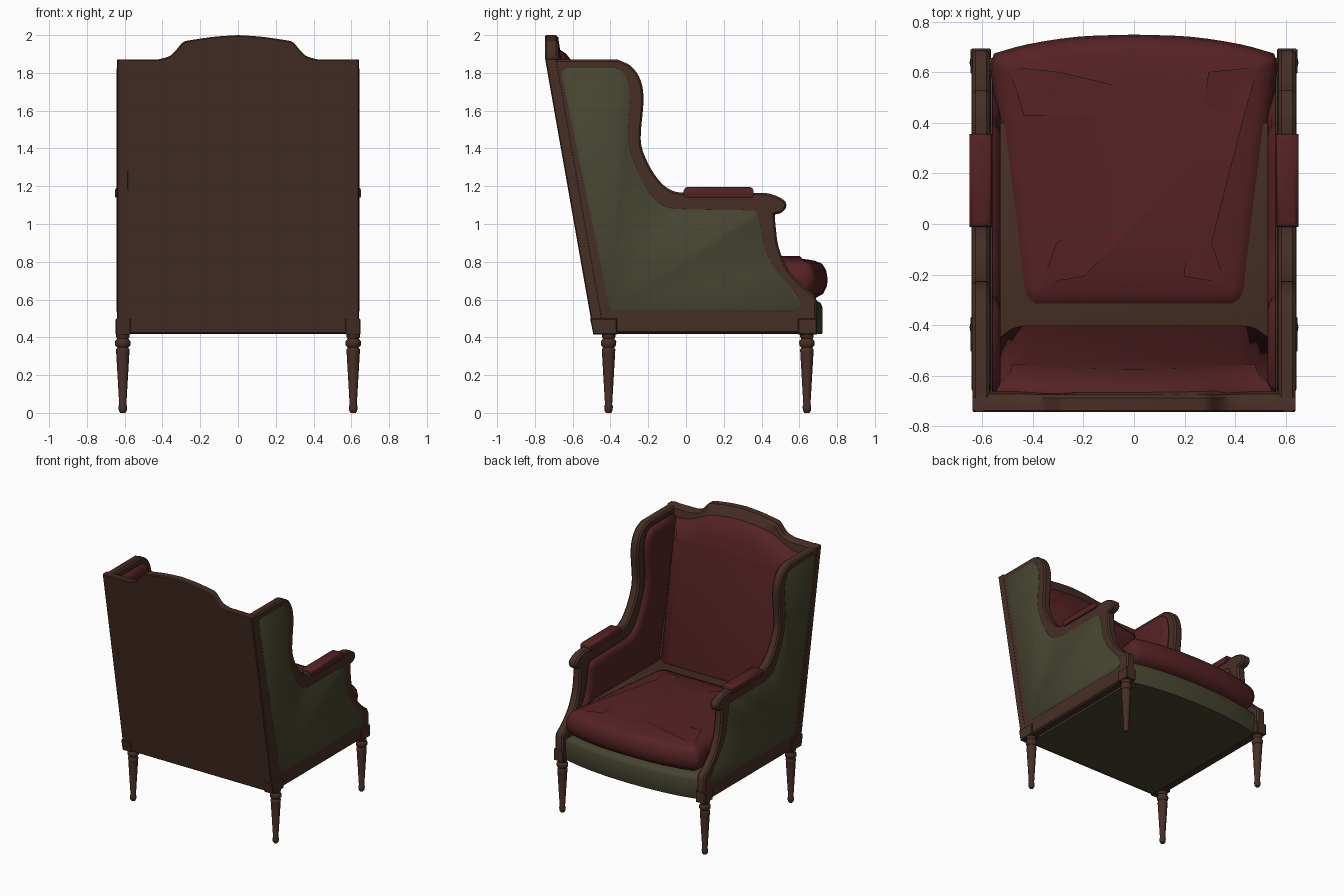
import bpy, bmesh, math
from mathutils import Vector

if "Cube" in bpy.data.objects:
    bpy.data.objects.remove(bpy.data.objects["Cube"])


def material(name, rgb):
    m = bpy.data.materials.new(name)
    m.diffuse_color = (*rgb, 1)
    m.use_nodes = True
    m.node_tree.nodes["Principled BSDF"].inputs["Base Color"].default_value = m.diffuse_color
    return m


BROWN = material("dark brown wood", (0.062, 0.028, 0.019))
RED = material("burgundy fabric", (0.090, 0.016, 0.018))
OLIVE = material("olive fabric", (0.062, 0.058, 0.029))


def finish(name, bm, mat, angle=40):
    bmesh.ops.recalc_face_normals(bm, faces=bm.faces)
    me = bpy.data.meshes.new(name)
    bm.to_mesh(me)
    bm.free()
    me.materials.append(mat)
    me.shade_smooth()
    me.set_sharp_from_angle(angle=math.radians(angle))
    ob = bpy.data.objects.new(name, me)
    bpy.context.collection.objects.link(ob)
    return ob


def spline(pts, n=4):
    """Catmull-Rom curve through an open row of points."""
    p = [Vector(q) for q in pts]
    p = [2 * p[0] - p[1]] + p + [2 * p[-1] - p[-2]]
    out = []
    for i in range(1, len(p) - 2):
        a, b, c, d = p[i - 1:i + 3]
        for k in range(n):
            t = k / n
            out.append(0.5 * (2 * b + (c - a) * t + (2 * a - 5 * b + 4 * c - d) * t * t
                              + (3 * b - a - 3 * c + d) * t ** 3))
    return out + [p[-2]]


def inset(pts, d):
    """Move a closed counter-clockwise outline inward by d."""
    out = []
    for i, p in enumerate(pts):
        e1 = (p - pts[i - 1]).normalized()
        e2 = (pts[(i + 1) % len(pts)] - p).normalized()
        n1, n2 = Vector((-e1.y, e1.x)), Vector((-e2.y, e2.x))
        out.append(p + (n1 + n2) / max(1 + n1.dot(n2), 0.5) * d)
    return out


def pillow(name, pts, rings, place, mat, angle=40):
    """Loft an outline through (inset, level) rings and cap both ends."""
    pts = [Vector(p) for p in pts]
    area = sum(pts[i - 1].cross(pts[i]) for i in range(len(pts)))
    if area < 0:
        pts.reverse()
    bm = bmesh.new()
    rows = [[bm.verts.new(place(p.x, p.y, lv)) for p in inset(pts, d)] for d, lv in rings]
    n = len(pts)
    for r0, r1 in zip(rows, rows[1:]):
        for i in range(n):
            j = (i + 1) % n
            bm.faces.new((r0[i], r0[j], r1[j], r1[i]))
    bm.faces.new(rows[0])
    bm.faces.new(rows[-1])
    return finish(name, bm, mat, angle)


def lathe(name, prof, loc, mat, seg=20):
    bm = bmesh.new()
    rows = [[bm.verts.new((loc[0] + r * math.cos(2 * math.pi * k / seg),
                           loc[1] + r * math.sin(2 * math.pi * k / seg), z))
             for k in range(seg)] for r, z in prof]
    for a, b in zip(rows, rows[1:]):
        for k in range(seg):
            j = (k + 1) % seg
            bm.faces.new((a[k], a[j], b[j], b[k]))
    bm.faces.new(rows[0])
    bm.faces.new(rows[-1])
    return finish(name, bm, mat)


def back_y(z):
    """Rear surface of the raked back, vertical above the wings."""
    return -0.49 - (min(z, 1.87) - 0.42) * 0.176


def mirrored(half):
    return list(half) + [Vector((-p[0], p[1])) for p in reversed(list(half)) if abs(p[0]) > 1e-4]


def raked(x, z, d):
    return (x, back_y(z) + d, z)


def flat(x, y, z):
    return (x, y, z)


# Back board with arched crest
crest = spline([(0.42, 1.872), (0.36, 1.89), (0.32, 1.93), (0.29, 1.963),
                (0.24, 1.975), (0.12, 1.992), (0, 2.0)], 3)
half = [(0.64, 0.42), (0.64, 1.14), (0.64, 1.87)] + crest
pillow("back_board", mirrored([Vector(p) for p in half]),
       [(0.006, 0), (0, 0.006), (0, 0.056), (0.012, 0.07)], raked, BROWN)

# Back cushion
arch = spline([(0.545, 1.80), (0.44, 1.81), (0.34, 1.855), (0.25, 1.895), (0.12, 1.915), (0, 1.922)], 2)
half = [Vector((0.545, 0.70))] + arch
pillow("back_cushion", mirrored(half),
       [(0, 0.05), (0, 0.08), (0.02, 0.11), (0.06, 0.14), (0.12, 0.158)], raked, RED, 60)

# Side outlines in y, z
wing = spline([(-0.36, 1.87), (-0.29, 1.835), (-0.24, 1.76), (-0.225, 1.65), (-0.24, 1.45),
               (-0.21, 1.34), (-0.15, 1.24), (-0.08, 1.18), (0.02, 1.165), (0.38, 1.165),
               (0.46, 1.155), (0.52, 1.125), (0.53, 1.09), (0.505, 1.06), (0.47, 1.05)])
post = spline([(0.473, 1.0), (0.49, 0.88), (0.54, 0.76), (0.61, 0.68), (0.68, 0.625)])
frame = [(-0.49, 0.42), (back_y(1.87), 1.87)] + wing + post + [(0.69, 0.60), (0.69, 0.42)]
panel = [(-0.405, 0.55), (-0.66, 1.80), (-0.635, 1.825)] + spline(
    [(-0.37, 1.825), (-0.32, 1.79), (-0.293, 1.68), (-0.307, 1.48), (-0.28, 1.34),
     (-0.21, 1.19), (-0.15, 1.115), (-0.09, 1.085), (0.0, 1.078), (0.36, 1.072)], 3) + spline(
    [(0.385, 1.05), (0.395, 0.99), (0.42, 0.87), (0.47, 0.765), (0.55, 0.67),
     (0.60, 0.60), (0.605, 0.56), (0.585, 0.535)], 3) + [(-0.385, 0.533)]

# Seat base and cushion
bow = spline([(0.575, 0.655), (0.40, 0.693), (0.20, 0.715), (0, 0.722)], 3)
pillow("seat_base", mirrored([Vector((0.575, -0.46))] + bow),
       [(0.004, 0.417), (0, 0.425), (0, 0.56), (0.01, 0.583), (0.03, 0.594)], flat, OLIVE)
pillow("seat_deck", [(-0.57, -0.48), (0.57, -0.48), (0.57, 0.40), (-0.57, 0.40)],
       [(0, 0.58), (0, 0.785), (0.01, 0.79)], flat, BROWN)
cush = spline([(0.40, -0.345), (0.455, -0.29), (0.475, -0.15), (0.505, 0.10),
               (0.545, 0.42), (0.57, 0.63)], 3)
cush += spline([(0.555, 0.675), (0.42, 0.712), (0.22, 0.742), (0, 0.75)], 3)
pillow("seat_cushion", mirrored(cush),
       [(0.07, 0.605), (0.025, 0.63), (0.004, 0.67), (0, 0.71), (0.008, 0.755),
        (0.03, 0.79), (0.07, 0.806), (0.17, 0.822), (0.27, 0.83)], flat, RED, 70)

# Parts repeated on both sides
leg = [(0.014, 0), (0.021, 0.012), (0.023, 0.035), (0.019, 0.045), (0.035, 0.32), (0.036, 0.335),
       (0.029, 0.345), (0.040, 0.358), (0.041, 0.378), (0.030, 0.393), (0.036, 0.402), (0.036, 0.425)]
pad = [(0.562, -0.012), (0.652, -0.012), (0.652, 0.357), (0.562, 0.357)]
for s, side in ((1, "right"), (-1, "left")):
    def across(y, z, x, s=s):
        return (s * x, y, z)

    pillow(side + "_frame", frame,
           [(0.012, 0.572), (0, 0.584), (0, 0.628), (0.01, 0.639)], across, BROWN)
    pillow(side + "_side_panel", panel, [(0.004, 0.566), (0, 0.57), (0, 0.640), (0.004, 0.643)],
           across, OLIVE)
    pillow(side + "_inner_cushion", panel,
           [(-0.01, 0.56), (-0.01, 0.562), (0.003, 0.543), (0.022, 0.532), (0.045, 0.528)],
           across, RED, 60)
    pillow(side + "_arm_pad", pad,
           [(0.004, 1.14), (0, 1.146), (0, 1.178), (0.007, 1.191), (0.02, 1.197)],
           lambda x, y, z, s=s: (s * x, y, z), RED, 50)
    # Leg blocks and turned legs
    ends = {"front": [(0.594, 0.414), (0.694, 0.414), (0.694, 0.5), (0.594, 0.5)],
            "back": [(-0.490, 0.414), (-0.366, 0.414), (-0.366, 0.5), (-0.508, 0.5)]}
    for end, y in (("front", 0.64), ("back", -0.41)):
        pillow(f"{end}_{side}_leg_block", ends[end],
               [(0.005, 0.566), (0, 0.571), (0, 0.642), (0.005, 0.648)], across, BROWN, 30)
        lathe(f"{end}_{side}_leg", leg, (s * 0.61, y), BROWN)
